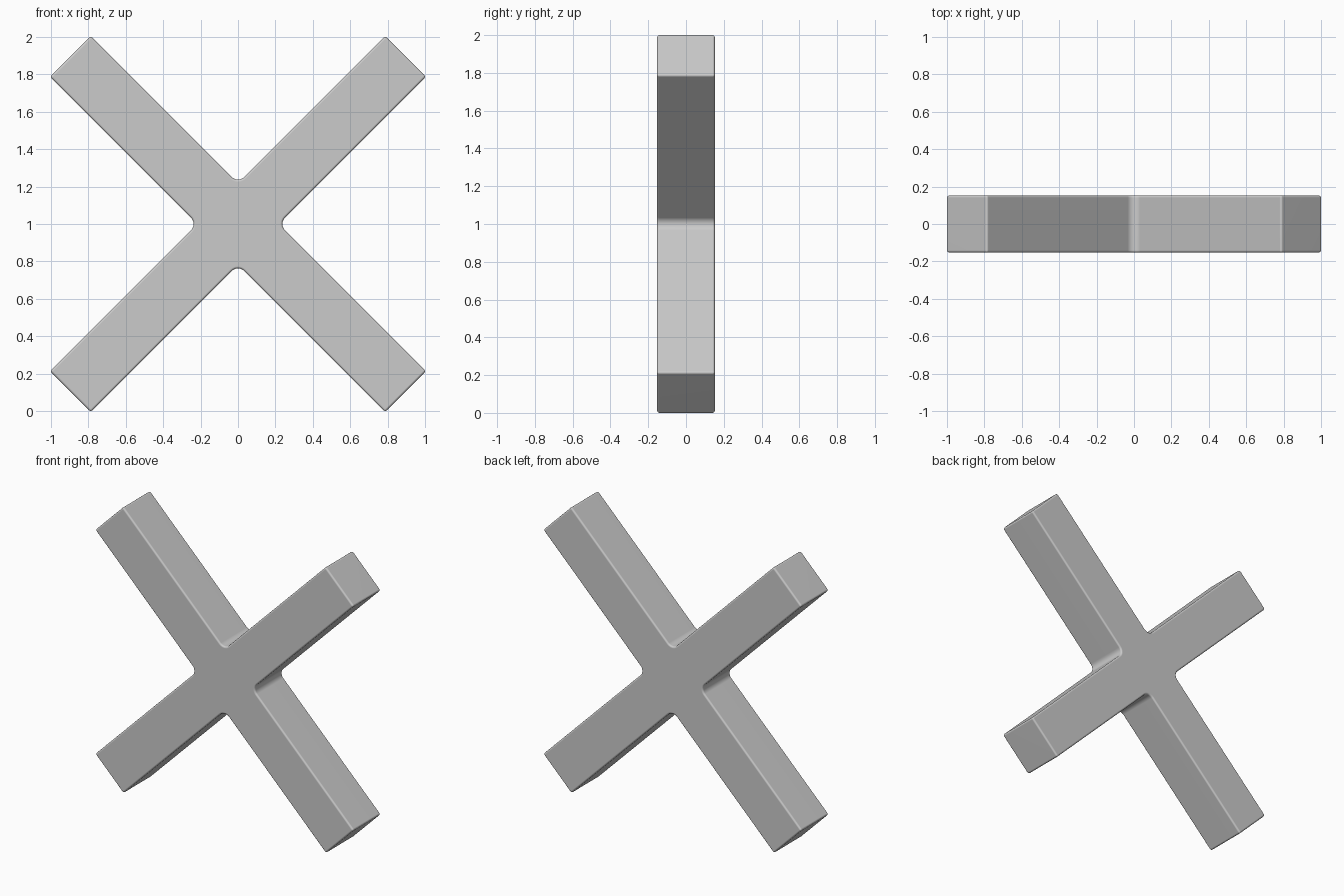
import bpy, bmesh
from math import sin, cos, pi, radians
from mathutils import Matrix, Vector

if "Cube" in bpy.data.objects:
    bpy.data.objects.remove(bpy.data.objects["Cube"])

W = 0.154      # half width of an arm
L = 1.267      # arm length from the centre
D = 0.153      # half depth
R = 0.047      # inner corner fillet radius
SEG = 6

# Profile of one quarter, repeated four times: arm end, then filleted inner corner
quarter = [Vector((L, -W)), Vector((L, W))]
c = W + R
for i in range(SEG + 1):
    a = -pi / 2 - (pi / 2) * i / SEG
    quarter.append(Vector((c + R * cos(a), c + R * sin(a))))

bm = bmesh.new()
verts = []
for k in range(4):
    rot = Matrix.Rotation(pi / 4 + k * pi / 2, 2)
    for p in quarter:
        q = rot @ p
        verts.append(bm.verts.new((q.x, -D, q.y + 1)))
face = bm.faces.new(verts)

# Extrude to full depth
ext = bmesh.ops.extrude_face_region(bm, geom=[face])
bmesh.ops.translate(bm, vec=(0, 2 * D, 0),
                    verts=[v for v in ext["geom"] if isinstance(v, bmesh.types.BMVert)])
bmesh.ops.recalc_face_normals(bm, faces=bm.faces)

# Soften the outer edges, leaving the inner fillets alone
edges = [e for e in bm.edges if e.calc_face_angle(0) > radians(40)]
bmesh.ops.bevel(bm, geom=edges, offset=0.012, segments=3, profile=0.5,
                affect='EDGES', clamp_overlap=True)
bmesh.ops.recalc_face_normals(bm, faces=bm.faces)

mesh = bpy.data.meshes.new("diagonal_cross")
bm.to_mesh(mesh)
bm.free()
cross = bpy.data.objects.new("diagonal_cross", mesh)
bpy.context.collection.objects.link(cross)

# Smooth shading with flat sides kept crisp
bpy.context.view_layer.objects.active = cross
cross.select_set(True)
bpy.ops.object.shade_smooth_by_angle(angle=radians(35))
mod = cross.modifiers.new("Weighted normals", 'WEIGHTED_NORMAL')
mod.keep_sharp = True
